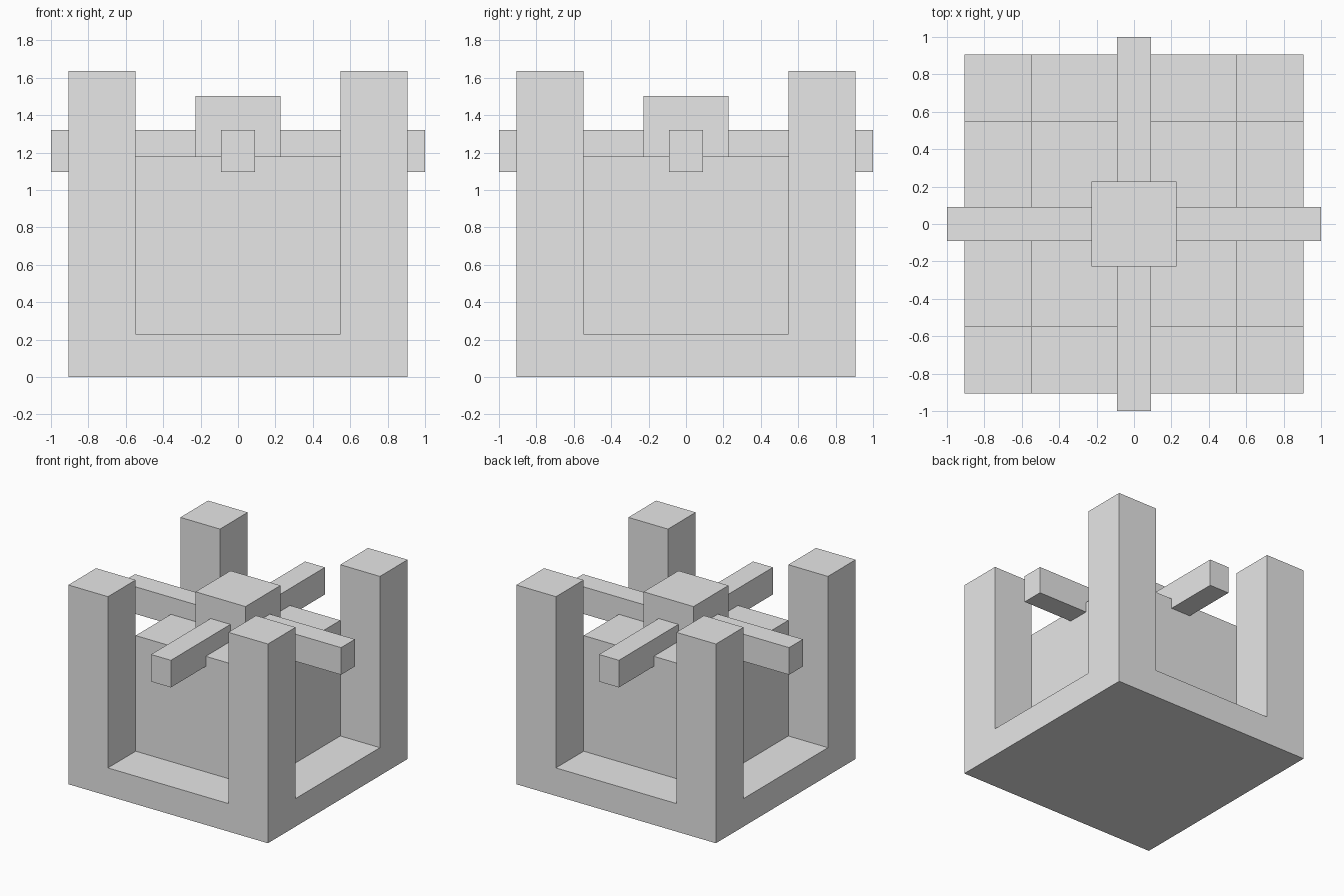
import bpy
import bmesh

if "Cube" in bpy.data.objects:
    bpy.data.objects.remove(bpy.data.objects["Cube"])

OUTER, INNER = 0.907, 0.547          # half widths of the base and the core
BASE_TOP, CORE_TOP, POST_TOP = 0.23, 1.18, 1.637

gray = bpy.data.materials.new("gray")
gray.diffuse_color = (0.8, 0.8, 0.8, 1)
gray.use_nodes = True
gray.node_tree.nodes["Principled BSDF"].inputs["Base Color"].default_value = gray.diffuse_color


def finish(bm, name):
    bmesh.ops.recalc_face_normals(bm, faces=bm.faces[:])
    mesh = bpy.data.meshes.new(name)
    bm.to_mesh(mesh)
    bm.free()
    mesh.materials.append(gray)
    bpy.context.collection.objects.link(bpy.data.objects.new(name, mesh))


def box(name, hx, hy, z0, z1):
    bm = bmesh.new()
    bmesh.ops.create_cube(bm, size=1)
    for v in bm.verts:
        v.co = (v.co.x * 2 * hx, v.co.y * 2 * hy, z0 + (v.co.z + 0.5) * (z1 - z0))
    finish(bm, name)


# Body: a 3 x 3 grid slab with the four corner posts and the core raised from it
bm = bmesh.new()
steps = (-OUTER, -INNER, INNER, OUTER)
grid = [[bm.verts.new((x, y, BASE_TOP)) for y in steps] for x in steps]
cells = {}
for i in range(3):
    for j in range(3):
        cells[i, j] = bm.faces.new((grid[i][j], grid[i + 1][j],
                                    grid[i + 1][j + 1], grid[i][j + 1]))
# Base sides and underside
rim = [e for e in bm.edges if e.is_boundary]
ext = bmesh.ops.extrude_edge_only(bm, edges=rim)["geom"]
for v in ext:
    if isinstance(v, bmesh.types.BMVert):
        v.co.z = 0
bmesh.ops.contextual_create(bm, geom=[e for e in ext if isinstance(e, bmesh.types.BMEdge)
                                      and all(v.co.z == 0 for v in e.verts)])
# Posts and core
for (i, j), face in cells.items():
    if (i + j) % 2 == 0:
        top = CORE_TOP if i == j == 1 else POST_TOP
        raised = bmesh.ops.extrude_discrete_faces(bm, faces=[face])["faces"]
        for v in raised[0].verts:
            v.co.z = top
finish(bm, "body")

# Crossed bars and the block over their crossing
box("bar_across", 1.0, 0.09, 1.097, 1.32)
box("bar_along", 0.09, 1.0, 1.097, 1.32)
box("center_cap", 0.227, 0.227, CORE_TOP, 1.503)
